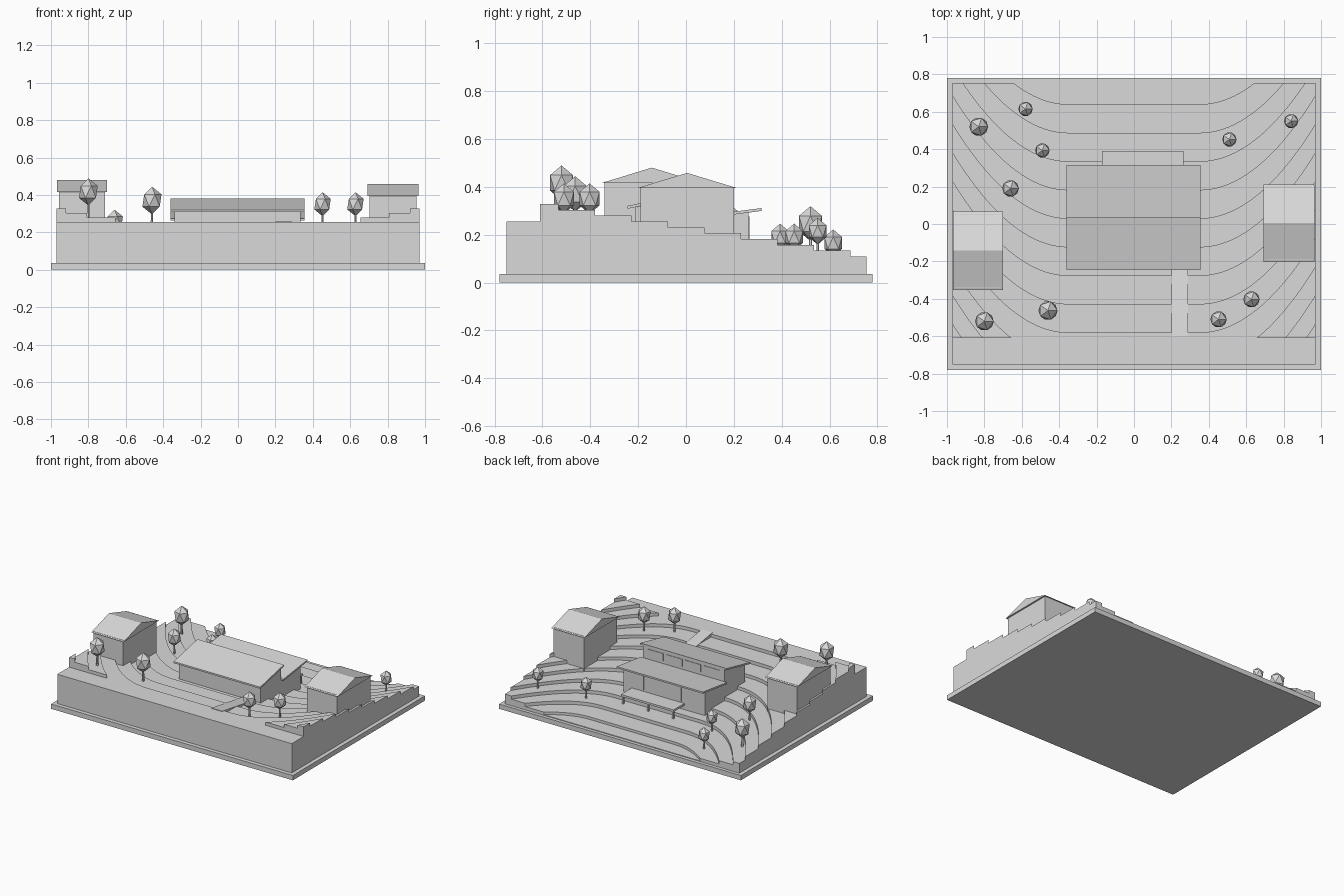
import bpy, bmesh, math

if "Cube" in bpy.data.objects:
    bpy.data.objects.remove(bpy.data.objects["Cube"])

mat = bpy.data.materials.new("plain grey")
mat.diffuse_color = (0.7, 0.7, 0.7, 1)
mat.use_nodes = True
mat.node_tree.nodes["Principled BSDF"].inputs["Base Color"].default_value = mat.diffuse_color


def finish(name, bm):
    bmesh.ops.recalc_face_normals(bm, faces=bm.faces)
    me = bpy.data.meshes.new(name)
    bm.to_mesh(me)
    bm.free()
    me.materials.append(mat)
    ob = bpy.data.objects.new(name, me)
    bpy.context.collection.objects.link(ob)
    return ob


def extrude(name, pts, vec):
    """Extrude a planar outline along a vector into a closed solid."""
    bm = bmesh.new()
    face = bm.faces.new([bm.verts.new(p) for p in pts])
    res = bmesh.ops.extrude_face_region(bm, geom=[face], use_keep_orig=True)
    verts = [g for g in res["geom"] if isinstance(g, bmesh.types.BMVert)]
    bmesh.ops.translate(bm, verts=verts, vec=vec)
    return finish(name, bm)


def box(name, x0, x1, y0, y1, z0, z1):
    return extrude(name, [(x0, y0, z0), (x1, y0, z0), (x1, y1, z0), (x0, y1, z0)],
                   (0, 0, z1 - z0))


def profile(name, yz, x0, x1):
    return extrude(name, [(x0, y, z) for y, z in yz], (x1 - x0, 0, 0))


# Terrain: stepped slabs whose back edge sweeps backwards toward both sides
X, Y, FLAT, RISE, STEP = 0.97, 0.755, 0.35, 0.505, 0.0243
PLATE = 0.036


def sweep(x):
    return RISE * (max(0, abs(x) - FLAT) / (X - FLAT)) ** 2


def sweep_inverse(g):
    return FLAT + (X - FLAT) * math.sqrt(max(0, g) / RISE)


def contour(k):
    return 0.64 - 0.1525 * (k - 1)


def ground(x, y):
    n = sum(1 for k in range(1, 13) if y < contour(k) + sweep(x))
    return PLATE + n * STEP


box("base_plate", -1, 1, -0.78, 0.78, 0, PLATE)
box("terrain_floor", -X, X, -0.75, Y, PLATE - 0.01, PLATE + 0.005)
for k in range(1, 13):
    c = contour(k)
    z0 = PLATE + (k - 1) * STEP
    front = -0.75 if k <= 9 else -0.61
    split = c < front
    start = sweep_inverse(front - c) if split else FLAT
    xs = [start + (X - start) * i / 20 for i in range(21)]
    if c + RISE > Y:
        xs = sorted(xs + [sweep_inverse(Y - c)])
    edge = [(x, min(Y, c + sweep(x)), z0) for x in xs]
    if start >= X:
        continue
    if split:
        for s in (-1, 1):
            extrude("terrace_side", [(s * x, y, z) for x, y, z in edge]
                    + [(s * X, front, z0)], (0, 0, STEP))
    else:
        left = [(-x, y, z) for x, y, z in reversed(edge)]
        extrude("terrace", [(-X, front, z0)] + left + edge + [(X, front, z0)],
                (0, 0, STEP))

# Sloping path from the front wall to the main building
profile("path", [(-0.60, 0.2), (-0.60, 0.258), (-0.23, 0.2), (-0.23, 0.17)], 0.2, 0.29)

# Main building: two offset shed roofs with a clerestory wall between
profile("main_walls", [(-0.21, 0.09), (-0.21, 0.315), (0.03, 0.367), (0.03, 0.266),
                       (0.262, 0.295), (0.262, 0.08)], -0.34, 0.335)
profile("front_roof", [(-0.245, 0.308), (-0.245, 0.32), (0.035, 0.38), (0.035, 0.368)],
        -0.36, 0.355)
profile("back_roof", [(0.03, 0.262), (0.03, 0.274), (0.315, 0.311), (0.315, 0.299)],
        -0.36, 0.355)
for i in range(4):
    x = -0.3 + i * 0.155
    box("back_window", x, x + 0.13, 0.26, 0.266, 0.165, 0.275)
    box("clerestory_window", x, x + 0.13, 0.028, 0.034, 0.295, 0.35)

# Back deck on posts
box("deck", -0.17, 0.265, 0.25, 0.39, 0.14, 0.155)
for x in (-0.16, 0.047, 0.255):
    box("deck_post", x - 0.006, x + 0.006, 0.372, 0.384, 0.08, 0.14)


# Side houses: plain walls under a low gable
def house(x0, x1, y0, y1, base, eave, ridge):
    o, mid = 0.012, (y0 + y1) / 2
    box("house_walls", x0 + o, x1 - o, y0 + o, y1 - o, base, eave + 0.005)
    profile("house_roof", [(y0, eave), (mid, ridge), (y1, eave)], x0, x1)


house(-0.968, -0.70, -0.352, 0.066, 0.12, 0.416, 0.48)
house(0.692, 0.966, -0.203, 0.212, 0.1, 0.395, 0.458)

# Trees: faceted crowns on thin trunks
for x, y, r in [(-0.83, 0.52, 0.056), (-0.58, 0.615, 0.043), (-0.49, 0.393, 0.043),
                (-0.66, 0.19, 0.05), (-0.8, -0.52, 0.056), (-0.46, -0.463, 0.057),
                (0.452, -0.51, 0.049), (0.628, -0.403, 0.049), (0.51, 0.452, 0.043),
                (0.84, 0.55, 0.043)]:
    z = ground(x, y)
    bm = bmesh.new()
    bmesh.ops.create_icosphere(bm, subdivisions=1, radius=r)
    bmesh.ops.scale(bm, vec=(1, 1, 1.3), verts=bm.verts)
    bmesh.ops.translate(bm, vec=(x, y, z + 2.45 * r), verts=bm.verts)
    finish("tree_crown", bm)
    bm = bmesh.new()
    bmesh.ops.create_cone(bm, cap_ends=True, segments=6, radius1=r * 0.14,
                          radius2=r * 0.11, depth=2 * r)
    bmesh.ops.translate(bm, vec=(x, y, z + r), verts=bm.verts)
    finish("tree_trunk", bm)
